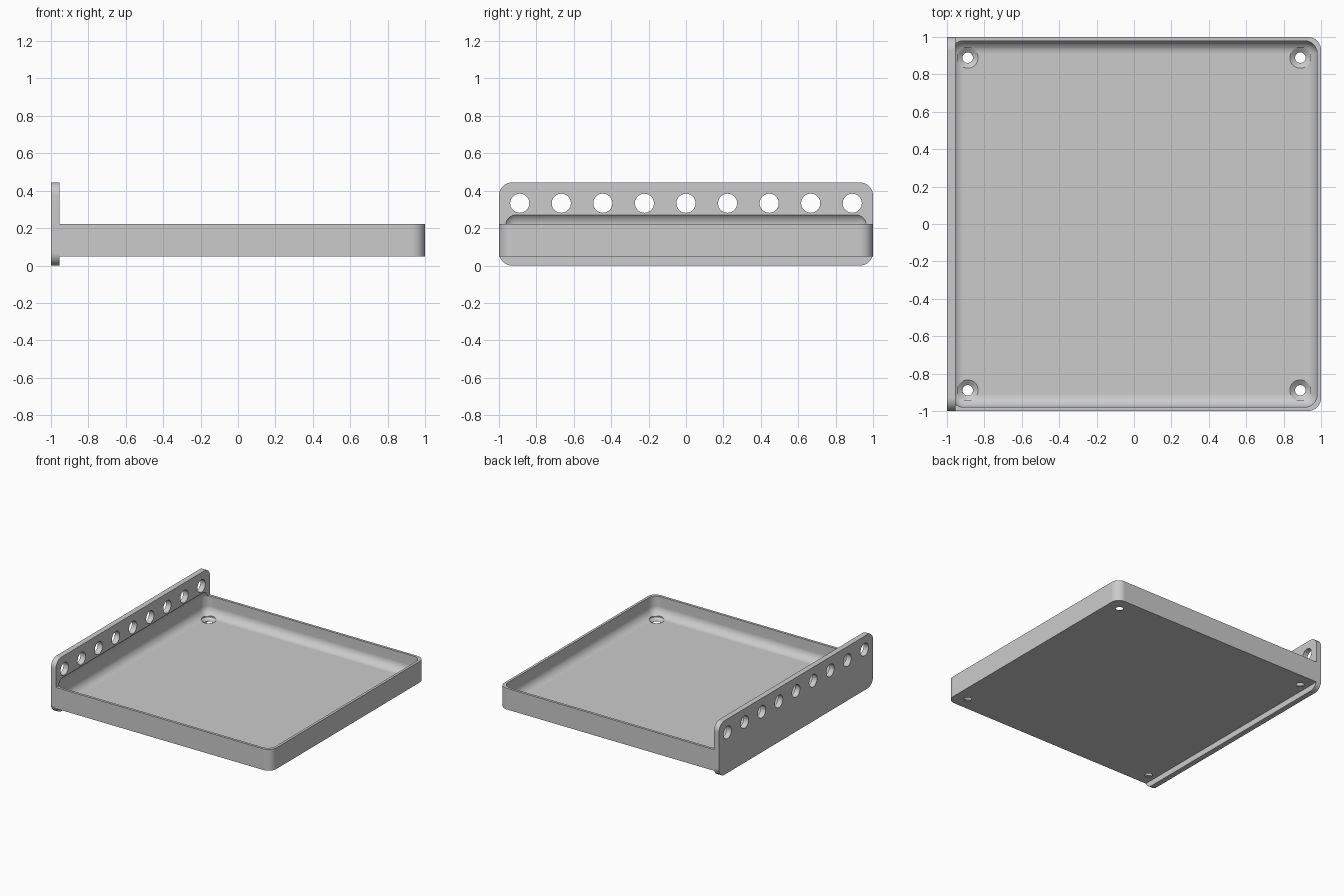
import bpy
import bmesh
import math
from mathutils import Matrix, Vector

cube = bpy.data.objects.get("Cube")
if cube:
    bpy.data.objects.remove(cube, do_unlink=True)

# Main dimensions
PLATE_X = -0.955
TRAY_BOTTOM, TRAY_TOP = 0.048, 0.222
FLOOR = 0.071
RADIUS = 0.07
HOLE = 0.889
PITCH = HOLE / 4

grey = bpy.data.materials.new("Plain grey")
grey.use_nodes = True
colour = (0.6, 0.6, 0.6, 1)
grey.diffuse_color = colour
grey.node_tree.nodes["Principled BSDF"].inputs["Base Color"].default_value = colour


def finish(bm, name):
    bmesh.ops.recalc_face_normals(bm, faces=bm.faces)
    mesh = bpy.data.meshes.new(name)
    bm.to_mesh(mesh)
    bm.free()
    mesh.materials.append(grey)
    ob = bpy.data.objects.new(name, mesh)
    bpy.context.collection.objects.link(ob)
    return ob


def rounded_box(name, low, high, rule):
    """Box between two corners, rounding the edges that satisfy rule(middle, direction)."""
    low, high = Vector(low), Vector(high)
    bm = bmesh.new()
    bmesh.ops.create_cube(bm, size=1)
    for v in bm.verts:
        v.co = Vector(a + (b - a) * (c + 0.5) for a, b, c in zip(low, high, v.co))
    edges = []
    for e in bm.edges:
        a, b = (v.co for v in e.verts)
        if rule((a + b) / 2, (b - a).normalized()):
            edges.append(e)
    bmesh.ops.bevel(bm, geom=edges, offset=RADIUS, segments=10, profile=0.5,
                    affect='EDGES', clamp_overlap=True)
    return finish(bm, name)


def lathe(name, profile, matrix):
    """Solid turned around z, then placed by the matrix."""
    bm = bmesh.new()
    verts = [bm.verts.new((r, 0, z)) for r, z in profile]
    edges = [bm.edges.new(pair) for pair in zip(verts, verts[1:])]
    bmesh.ops.spin(bm, geom=verts + edges, cent=(0, 0, 0), axis=(0, 0, 1),
                   angle=math.tau, steps=40, use_merge=True)
    bmesh.ops.remove_doubles(bm, verts=bm.verts, dist=1e-5)
    bm.transform(matrix)
    return finish(bm, name)


def cut(ob, cutter):
    cutter.hide_render = True
    mod = ob.modifiers.new("cut", 'BOOLEAN')
    mod.operation = 'DIFFERENCE'
    mod.solver = 'EXACT'
    mod.object = cutter
    bpy.context.view_layer.objects.active = ob
    bpy.ops.object.modifier_apply(modifier=mod.name)


# Tray with two rounded outer corners
tray = rounded_box("tray", (PLATE_X, -1, TRAY_BOTTOM), (1, 1, TRAY_TOP),
                   lambda m, d: abs(d.z) > 0.9 and m.x > 0)

# Upright mounting plate with four rounded corners
plate = rounded_box("mounting_plate", (-1, -1, 0), (PLATE_X, 1, 0.444),
                    lambda m, d: abs(d.x) > 0.9)

# Fully rounded hollow, which also bites into the plate
hollow = rounded_box("hollow_cutter", (-0.98, -0.98, FLOOR), (0.98, 0.98, 0.287),
                     lambda m, d: True)
cut(tray, hollow)
cut(plate, hollow)
cutters = [hollow]

# Countersunk screw holes in the floor
screw = [(0, 0), (0.028, 0), (0.028, 0.05), (0.056, FLOOR), (0.056, 0.2), (0, 0.2)]
for x in (-HOLE, HOLE):
    for y in (-HOLE, HOLE):
        cutters.append(lathe("screw_hole_cutter", screw, Matrix.Translation((x, y, 0))))
        cut(tray, cutters[-1])

# Row of round holes along the top of the plate
drill = [(0, -0.1), (0.051, -0.1), (0.051, 0.1), (0, 0.1)]
for i in range(-4, 5):
    place = Matrix.Translation((-0.98, i * PITCH, 0.333)) @ Matrix.Rotation(math.pi / 2, 4, 'Y')
    cutters.append(lathe("plate_hole_cutter", drill, place))
    cut(plate, cutters[-1])

for c in cutters:
    bpy.data.objects.remove(c, do_unlink=True)

# Smooth fillets, flat panels
for ob in bpy.context.view_layer.objects:
    ob.select_set(ob in (tray, plate))
bpy.context.view_layer.objects.active = tray
bpy.ops.object.shade_smooth_by_angle(angle=math.radians(30))
for ob in (tray, plate):
    mod = ob.modifiers.new("flat_panels", 'WEIGHTED_NORMAL')
    mod.keep_sharp = True
